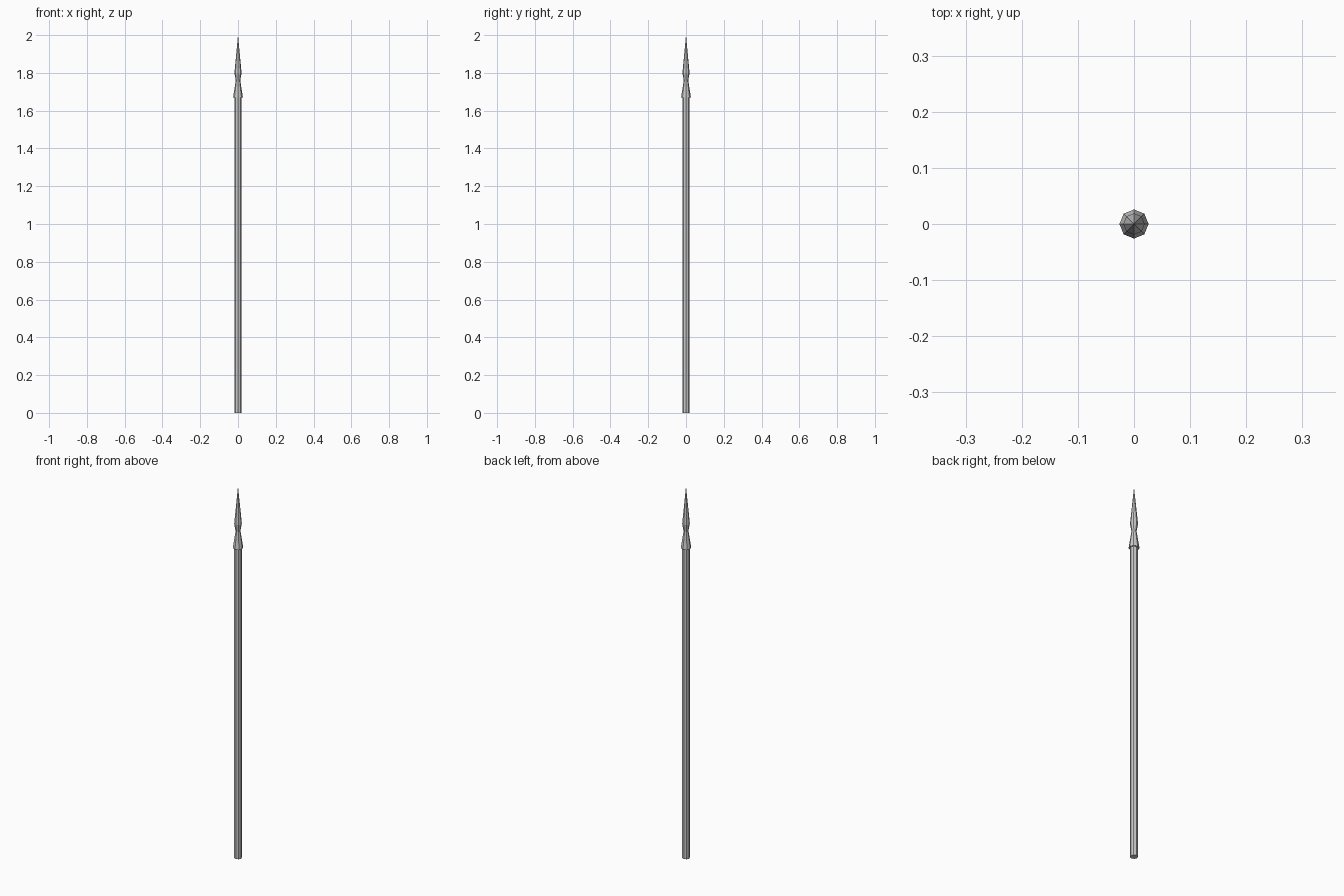
import bpy, bmesh, math

if "Cube" in bpy.data.objects:
    bpy.data.objects.remove(bpy.data.objects["Cube"])

SIDES = 8

def lathe(name, profile):
    """Flat-faced solid turned around z from (radius, height) points."""
    bm = bmesh.new()
    rings = []
    for r, z in profile:
        if r == 0:
            rings.append([bm.verts.new((0, 0, z))] * SIDES)
        else:
            rings.append([bm.verts.new((r * math.cos(math.tau * i / SIDES),
                                        r * math.sin(math.tau * i / SIDES), z))
                          for i in range(SIDES)])
    for a, b in zip(rings, rings[1:]):
        for i in range(SIDES):
            j = (i + 1) % SIDES
            corners = dict.fromkeys((a[i], a[j], b[j], b[i]))
            bm.faces.new(list(corners))
    # close the open ends
    for ring in (rings[0], rings[-1]):
        if len(set(ring)) == SIDES:
            bm.faces.new(ring)
    bmesh.ops.recalc_face_normals(bm, faces=bm.faces)
    mesh = bpy.data.meshes.new(name)
    bm.to_mesh(mesh)
    bm.free()
    obj = bpy.data.objects.new(name, mesh)
    bpy.context.collection.objects.link(obj)
    return obj

# Long straight pole
lathe("shaft", [(0.019, 0), (0.019, 1.68)])

# Flared socket, narrow neck and long pointed blade
lathe("spear_head", [(0.026, 1.67), (0.012, 1.76), (0.019, 1.80), (0, 2.0)])
